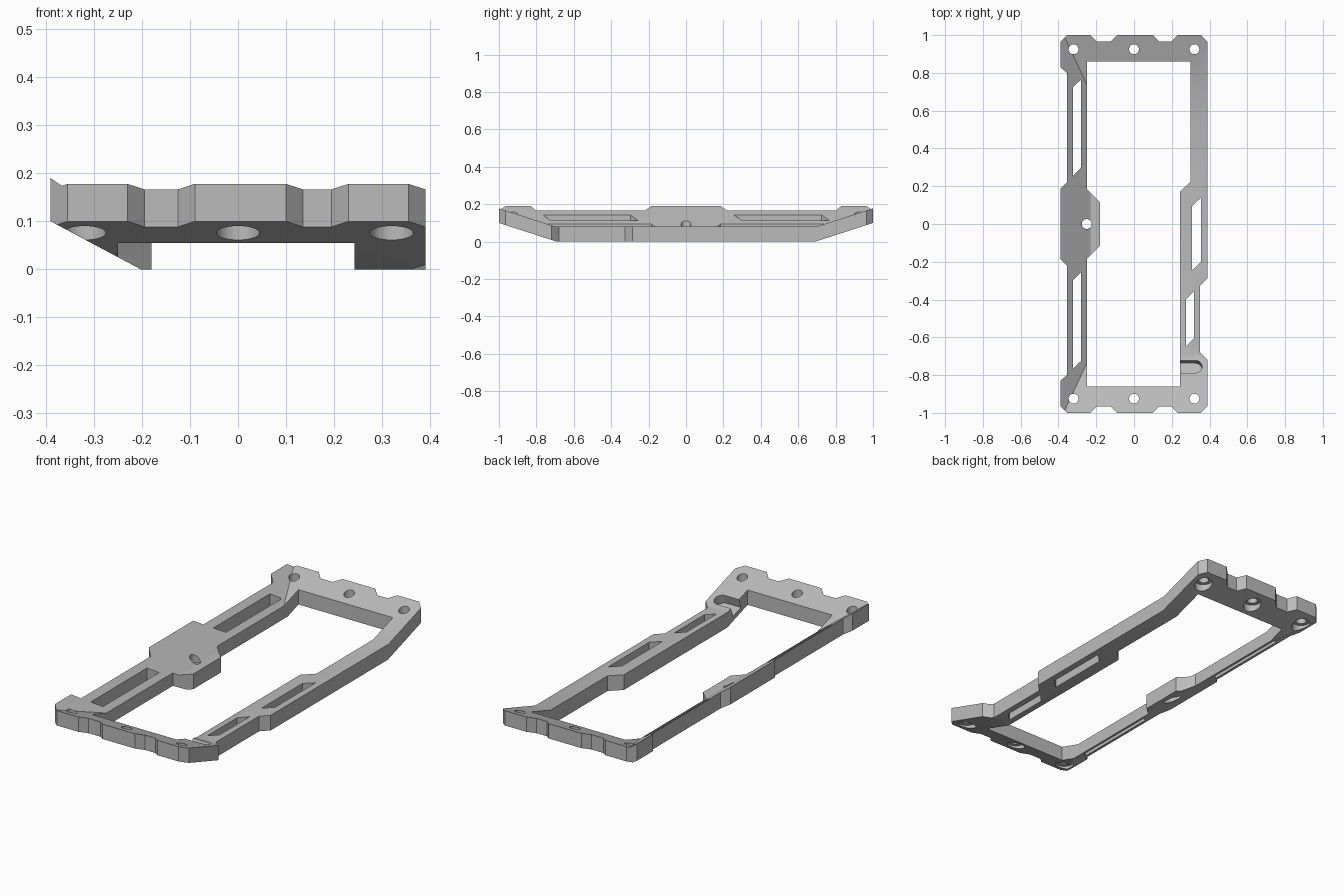
import bpy, bmesh, math
from mathutils import Vector, Matrix

if "Cube" in bpy.data.objects:
    bpy.data.objects.remove(bpy.data.objects["Cube"])

grey = bpy.data.materials.new("satin grey")
grey.diffuse_color = (0.5, 0.5, 0.5, 1)
grey.use_nodes = True
grey.node_tree.nodes["Principled BSDF"].inputs["Base Color"].default_value = grey.diffuse_color


def new_object(name, bm):
    bmesh.ops.recalc_face_normals(bm, faces=bm.faces)
    mesh = bpy.data.meshes.new(name)
    bm.to_mesh(mesh)
    bm.free()
    obj = bpy.data.objects.new(name, mesh)
    bpy.context.collection.objects.link(obj)
    mesh.materials.append(grey)
    return obj


def prism(name, points, z0=-0.5, z1=0.8):
    """Vertical prism over a plan polygon."""
    bm = bmesh.new()
    face = bm.faces.new([bm.verts.new((x, y, z0)) for x, y in points])
    new = bmesh.ops.extrude_face_region(bm, geom=[face])["geom"]
    bmesh.ops.translate(bm, vec=(0, 0, z1 - z0),
                        verts=[g for g in new if isinstance(g, bmesh.types.BMVert)])
    return new_object(name, bm)


def cylinder(name, x, y, r, z0, z1):
    return prism(name, [(x + r * math.cos(i * math.tau / 32), y + r * math.sin(i * math.tau / 32))
                        for i in range(32)], z0, z1)


def basin(name, floor, end_z, end_slope, side_z, side_slope):
    """Block whose underside is a flat floor with sloped ends and a sloped left side."""
    bm = bmesh.new()
    bmesh.ops.create_cube(bm, size=3)
    planes = [((0, 0, floor), (0, 0, 1)),
              ((0, 1, end_z), (0, -end_slope, 1)),
              ((0, -1, end_z), (0, end_slope, 1)),
              ((-0.39, 0, side_z), (side_slope, 0, 1))]
    for co, no in planes:
        geom = bm.verts[:] + bm.edges[:] + bm.faces[:]
        bmesh.ops.bisect_plane(bm, geom=geom, plane_co=co, plane_no=no, clear_inner=True)
        bmesh.ops.holes_fill(bm, edges=[e for e in bm.edges if e.is_boundary], sides=0)
    return new_object(name, bm)


def combine(target, cutter, operation="DIFFERENCE"):
    mod = target.modifiers.new("cut", "BOOLEAN")
    mod.operation, mod.object, mod.solver = operation, cutter, "EXACT"
    bpy.context.view_layer.objects.active = target
    bpy.ops.object.modifier_apply(modifier=mod.name)
    bpy.data.objects.remove(cutter)


# Sheet thickness: lower basin surface minus upper basin surface
frame = basin("bracket_frame", 0, 0.10, 0.323, 0.10, 0.533)

# Outer plan outline with scalloped ends
end = [(-0.39, 0.965), (-0.355, 1), (-0.23, 1), (-0.195, 0.965), (-0.125, 0.965), (-0.09, 1),
       (0.1, 1), (0.135, 0.965), (0.195, 0.965), (0.23, 1), (0.355, 1), (0.39, 0.965)]
left = [(-0.39, -0.83), (-0.355, -0.8), (-0.355, -0.22), (-0.39, -0.185),
        (-0.39, 0.185), (-0.355, 0.22), (-0.355, 0.8), (-0.39, 0.83)]
right = [(0.39, -0.285), (0.35, -0.325), (0.35, -0.68), (0.39, -0.72)]
front = [(x, -y) for x, y in reversed(end)]
combine(frame, prism("outline", left + end + right + front), "INTERSECT")
combine(frame, basin("hollow", 0.08, 0.178, 0.323, 0.19, 0.69))

# Central opening, leaving the side pad and stepped right rail
combine(frame, prism("opening", [
    (-0.25, -0.86), (-0.25, -0.185), (-0.18, -0.115), (-0.18, 0.115), (-0.25, 0.185), (-0.25, 0.86),
    (0.3, 0.86), (0.3, 0.225), (0.243, 0.17), (0.243, -0.86)]))

# Lightening slots: left x, right x, lower left y, lower right y, upper right y, upper left y
for x0, x1, a, b, c, d in [(-0.322, -0.28, 0.255, 0.3, 0.765, 0.725),
                           (-0.322, -0.28, -0.765, -0.725, -0.255, -0.298),
                           (0.308, 0.355, -0.245, -0.2, 0.14, 0.095),
                           (0.275, 0.317, -0.648, -0.605, -0.355, -0.4)]:
    combine(frame, prism("slot", [(x0, a), (x1, b), (x1, c), (x0, d)]))

# Screw holes, counterbored from below
holes = [(x, y, 0.1) for x in (-0.32, 0, 0.32) for y in (-0.925, 0.925)] + [(-0.25, 0, 0.065)]
for x, y, seat in holes:
    combine(frame, cylinder("counterbore", x, y, 0.045, -0.2, seat))
    combine(frame, cylinder("screw_hole", x, y, 0.026, -0.3, 0.6))

# Round-ended groove sunk square to the front slope
arc = [(0.325 + 0.035 * math.sin(t * math.pi / 12), -0.035 * math.cos(t * math.pi / 12)) for t in range(13)]
groove = prism("groove", [(0.2, -0.035)] + arc + [(0.2, 0.035)], -0.05, 0.1)
groove.data.transform(Matrix.Translation((0, -0.755, 0.099)) @ Matrix.Rotation(-math.atan(0.323), 4, "X"))
combine(frame, groove)

# Soft bends, crisp edges
for obj in bpy.context.selected_objects:
    obj.select_set(False)
frame.select_set(True)
bpy.context.view_layer.objects.active = frame
bpy.ops.object.shade_smooth_by_angle(angle=math.radians(30))
